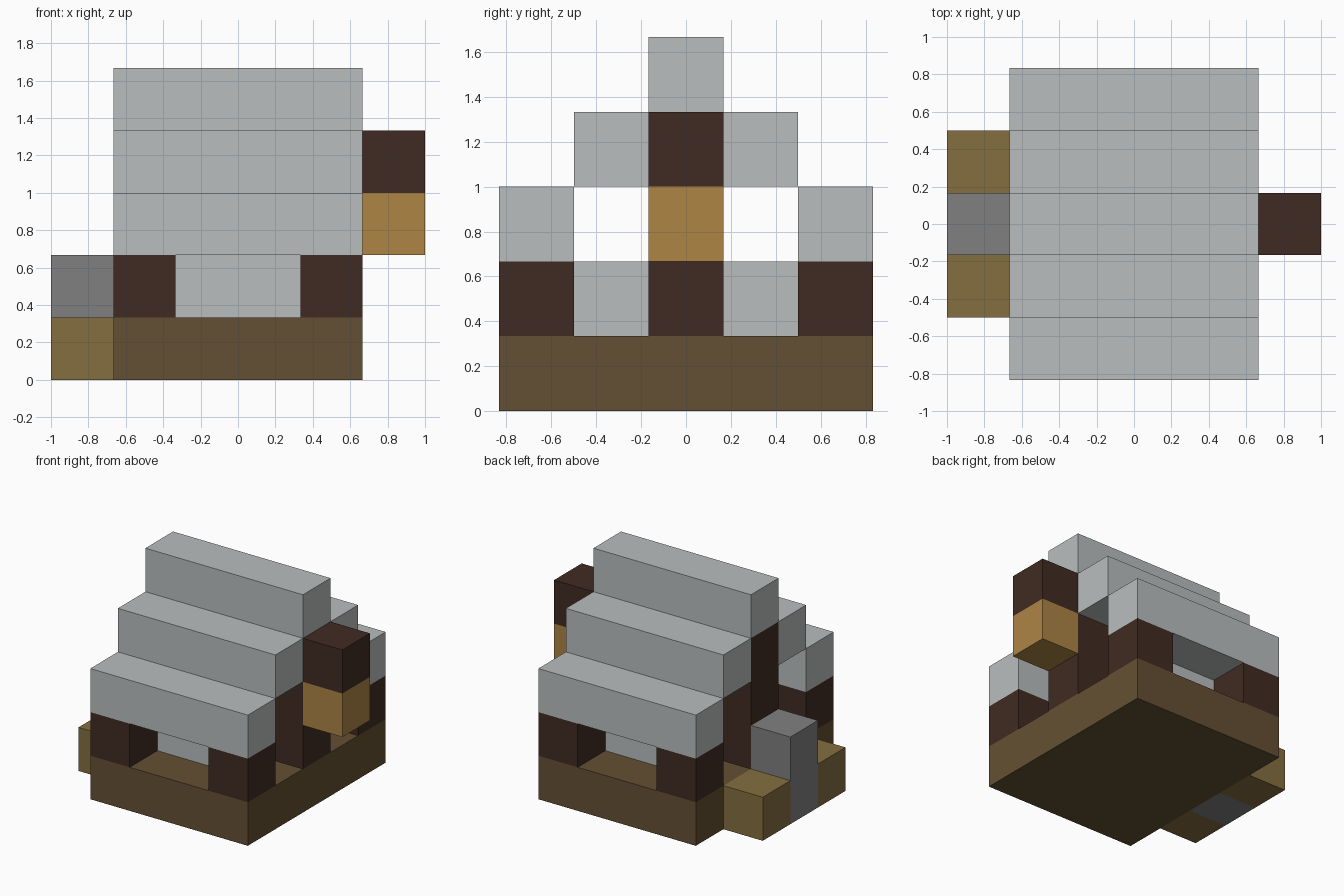
import bpy
import bmesh
from mathutils import Matrix, Vector

cube = bpy.data.objects.get("Cube")
if cube:
    bpy.data.objects.remove(cube, do_unlink=True)

U = 1 / 3  # edge of one block


def linear(hex_code):
    channels = [int(hex_code[i:i + 2], 16) / 255 for i in (0, 2, 4)]
    return [c / 12.92 if c <= 0.04045 else ((c + 0.055) / 1.055) ** 2.4 for c in channels] + [1]


def material(name, hex_code):
    mat = bpy.data.materials.new(name)
    mat.use_nodes = True
    mat.diffuse_color = linear(hex_code)
    bsdf = mat.node_tree.nodes["Principled BSDF"]
    bsdf.inputs["Base Color"].default_value = linear(hex_code)
    bsdf.inputs["Roughness"].default_value = 0.9
    return mat


pale = material("pale_grey", "BABEBE")
dark = material("dark_timber", "402B22")
earth = material("earth_brown", "645033")
straw = material("straw", "856E40")
amber = material("amber_wood", "AE8545")
stone = material("stone_grey", "808080")


def block(name, mat, centre, size):
    """Box with centre and size in block units; centre z is its underside."""
    bm = bmesh.new()
    bmesh.ops.create_cube(bm, size=U)
    x, y, z = centre
    shift = Matrix.Translation(Vector((x, y, z + size[2] / 2)) * U)
    bm.transform(shift @ Matrix.Diagonal((*size, 1)))
    mesh = bpy.data.meshes.new(name)
    bm.to_mesh(mesh)
    bm.free()
    mesh.materials.append(mat)
    obj = bpy.data.objects.new(name, mesh)
    bpy.context.collection.objects.link(obj)
    return obj


# Foundation and the low block inside the house
block("foundation", earth, (0, 0, 0), (4, 5, 1))
block("inner_block", pale, (0, 0, 1), (2, 3, 1))

# Timber posts: short ones at the corners, tall ones under the ridge
for side, sx in (("left", 1), ("right", -1)):
    for end, sy in (("front", -1), ("back", 1)):
        block(f"{end}_{side}_post", dark, (1.5 * sx, 2 * sy, 1), (1, 1, 1))
    block(f"{side}_gable_post", dark, (1.5 * sx, 0, 1), (1, 1, 3))

# Stepped roof
for end, sy in (("front", -1), ("back", 1)):
    block(f"{end}_eave", pale, (0, 2 * sy, 2), (4, 1, 1))
    block(f"{end}_upper_roof", pale, (0, sy, 3), (4, 1, 1))
block("roof_ridge", pale, (0, 0, 4), (4, 1, 1))

# Ornament hung on the left gable
block("gable_ornament_base", amber, (2.5, 0, 2), (1, 1, 1))
block("gable_ornament_top", dark, (2.5, 0, 3), (1, 1, 1))

# Stone flanked by straw bales against the right gable
block("standing_stone", stone, (-2.5, 0, 0), (1, 1, 2))
for end, sy in (("front", -1), ("back", 1)):
    block(f"{end}_straw_bale", straw, (-2.5, sy, 0), (1, 1, 1))
